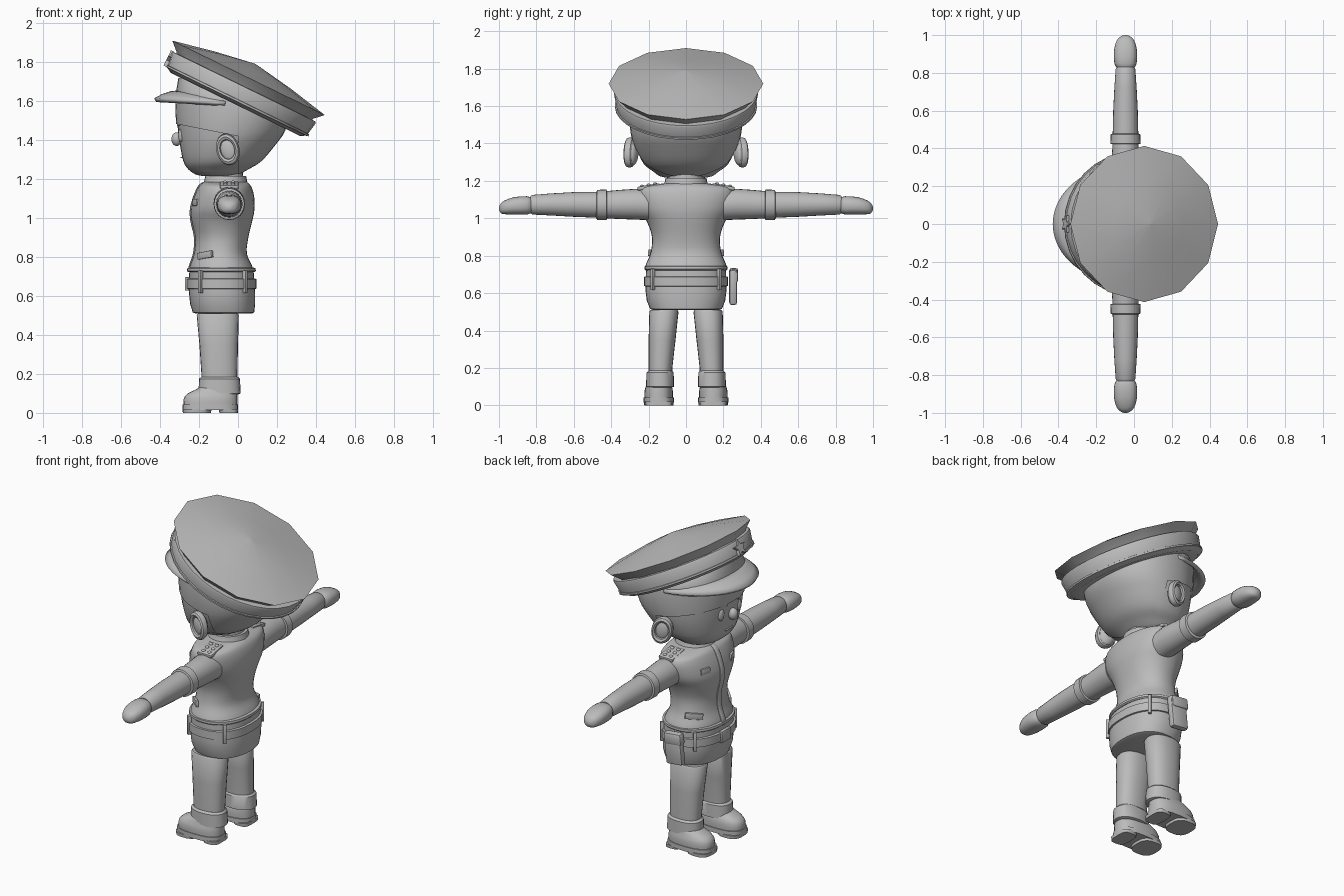
import bpy, bmesh, math
from mathutils import Vector, Matrix, Euler

old = bpy.data.objects.get("Cube")
if old:
    bpy.data.objects.remove(old, do_unlink=True)

GREY = (0.5, 0.5, 0.5, 1)
mat = bpy.data.materials.new("plain grey")
mat.use_nodes = True
mat.diffuse_color = GREY
mat.node_tree.nodes["Principled BSDF"].inputs["Base Color"].default_value = GREY


def finish(name, bm, mirror=False, matrix=None, angle=40):
    """Turn a bmesh into a smooth shaded object, optionally mirrored across y."""
    if matrix:
        bm.transform(matrix)
    bmesh.ops.recalc_face_normals(bm, faces=bm.faces)
    mesh = bpy.data.meshes.new(name)
    bm.to_mesh(mesh)
    bm.free()
    mesh.materials.append(mat)
    for p in mesh.polygons:
        p.use_smooth = True
    mesh.set_sharp_from_angle(angle=math.radians(angle))
    ob = bpy.data.objects.new(name, mesh)
    bpy.context.scene.collection.objects.link(ob)
    if mirror:
        mod = ob.modifiers.new("Mirror", 'MIRROR')
        mod.use_axis = (False, True, False)
        mod.use_mirror_merge = False
    return ob


def blend(secs, steps):
    """Smooth interpolation between cross-sections."""
    s = [Vector(v) for v in secs]
    out = []
    for i in range(len(s) - 1):
        a, b, c, d = s[max(i - 1, 0)], s[i], s[i + 1], s[min(i + 2, len(s) - 1)]
        for k in range(steps):
            t = k / steps
            out.append(b + 0.5 * t * ((c - a) + t * ((2 * a - 5 * b + 4 * c - d) + t * (3 * (b - c) + d - a))))
    return out + [s[-1]]


def loft(name, secs, axis='z', n=24, power=2.0, steps=1, mirror=False, matrix=None, cuts=(), angle=40):
    """Skin rounded sections (position, a0, a1, b0, b1) along an axis."""
    bm = bmesh.new()
    rings = []
    for t, a0, a1, b0, b1 in blend(secs, steps):
        ring = []
        for i in range(n):
            w = 2 * math.pi * i / n
            c, s = math.cos(w), math.sin(w)
            a = (a0 + a1) / 2 + (a1 - a0) / 2 * math.copysign(abs(c) ** (2 / power), c)
            b = (b0 + b1) / 2 + (b1 - b0) / 2 * math.copysign(abs(s) ** (2 / power), s)
            ring.append(bm.verts.new((a, b, t) if axis == 'z' else (a, t, b)))
        rings.append(ring)
    for r0, r1 in zip(rings, rings[1:]):
        for i in range(n):
            j = (i + 1) % n
            bm.faces.new((r0[i], r0[j], r1[j], r1[i]))
    bm.faces.new(rings[0])
    bm.faces.new(rings[-1])
    for co, no in cuts:
        bmesh.ops.bisect_plane(bm, geom=bm.verts[:] + bm.edges[:] + bm.faces[:],
                               plane_co=co, plane_no=no, clear_inner=True)
    return finish(name, bm, mirror, matrix, angle)


def sym(rows):
    """Sections (position, back, front, half width) centred on y = 0."""
    return [(z, a, b, -h, h) for z, a, b, h in rows]


def place(loc, rot, size=(1, 1, 1)):
    turn = Euler([math.radians(v) for v in rot]).to_matrix().to_4x4()
    return Matrix.Translation(loc) @ turn @ Matrix.Diagonal((*size, 1))


def box(name, loc, size, rot=(0, 0, 0), bevel=0.004, mirror=False):
    bm = bmesh.new()
    bmesh.ops.create_cube(bm, size=1, matrix=Matrix.Diagonal((*size, 1)))
    bmesh.ops.bevel(bm, geom=bm.edges[:], offset=bevel, segments=2, profile=0.5, affect='EDGES')
    return finish(name, bm, mirror, place(loc, rot))


def ball(name, loc, size, rot=(0, 0, 0), mirror=False):
    bm = bmesh.new()
    bmesh.ops.create_uvsphere(bm, u_segments=20, v_segments=12, radius=1)
    return finish(name, bm, mirror, place(loc, rot, size))


# Head, hair shell and face
head = [(1.215, -.18, -.03, .09), (1.225, -.22, .0, .14), (1.25, -.255, .045, .175),
        (1.29, -.28, .11, .225), (1.37, -.297, .18, .265), (1.45, -.308, .235, .287),
        (1.55, -.315, .25, .295), (1.64, -.312, .2, .28), (1.72, -.3, .1, .2)]
loft("head", sym(head), n=36, power=2.15, steps=3)
shell = sym([(z, a - .006, b + .008, h + .008) for z, a, b, h in head])
edge, up = (0, 0, 1.42), (.2, 0, 1)
loft("hair_top", shell, n=36, power=2.15, steps=3, cuts=[(edge, up)])
loft("hair_back", shell, n=36, power=2.15, steps=3,
     cuts=[(edge, (-.2, 0, -1)), ((0, 0, 0), (1, 0, 0))])
ball("ears", (-.05, .285, 1.35), (.05, .03, .07), (0, -15, 15), True)
bm = bmesh.new()
for i in range(20):
    w = 2 * math.pi * i / 20
    for j in range(8):
        v = 2 * math.pi * j / 8
        r = 1 + .28 * math.cos(v)
        bm.verts.new((r * math.cos(w), .9 * math.sin(v), r * math.sin(w)))
bm.verts.ensure_lookup_table()
for i in range(20):
    for j in range(8):
        k, m = (i + 1) % 20, (j + 1) % 8
        bm.faces.new([bm.verts[q] for q in (i * 8 + j, k * 8 + j, k * 8 + m, i * 8 + m)])
finish("ear_rims", bm, True, place((-.052, .3, 1.352), (0, -15, 15), (.048, .025, .065)))
ball("nose", (-.315, 0, 1.405), (.027, .028, .035))
ball("eyes", (-.293, .085, 1.425), (.014, .022, .036), (0, 0, -14), True)
box("eyebrows", (-.297, .085, 1.482), (.018, .075, .014), (8, 0, -14), .004, True)
box("mouth", (-.289, 0, 1.31), (.012, .07, .006), bevel=.002)

# Cap, tilted up toward the face
tilt = place((.03, 0, 1.67), (0, 26, 0))


def lathe(rows, squash=.95):
    return [(h, -r, r, -r * squash, r * squash) for r, h in rows]


loft("cap_crown", lathe([(.37, -.02), (.39, .012), (.435, .055), (.22, .1), (.002, .135)]),
     n=12, matrix=tilt, angle=50)
loft("cap_band", lathe([(.3, -.092), (.37, -.097), (.398, -.08), (.412, -.005), (.408, .004), (.38, .006)], .935),
     n=32, matrix=tilt)
loft("cap_band_piping", lathe([(.395, -.083), (.407, -.08), (.407, -.07), (.395, -.067)], .935),
     n=32, matrix=tilt)
bm = bmesh.new()
star = [bm.verts.new((0, r * math.sin(i * math.pi / 5), r * math.cos(i * math.pi / 5)))
        for i in range(10) for r in [.022 if i % 2 else .048]]
face = bm.faces.new(star)
ext = bmesh.ops.extrude_face_region(bm, geom=[face])
bmesh.ops.translate(bm, vec=(-.02, 0, 0), verts=[g for g in ext["geom"] if isinstance(g, bmesh.types.BMVert)])
finish("cap_star", bm, matrix=tilt @ Matrix.Translation((-.4, 0, -.04)))

# Visor
bm = bmesh.new()
rows = []
for i in range(25):
    w = math.radians(-86 + 172 * i / 24)
    c, s = math.cos(w), math.sin(w)
    rows.append([bm.verts.new((-.04 - (.26 + .125 * t) * c, (.275 + .03 * t) * s,
                               1.595 + .05 * c - (.015 + .025 * c) * t * t)) for t in (0, .35, .7, 1)])
for r0, r1 in zip(rows, rows[1:]):
    for j in range(3):
        bm.faces.new((r0[j], r0[j + 1], r1[j + 1], r1[j]))
visor = finish("cap_visor", bm)
solid = visor.modifiers.new("Solidify", 'SOLIDIFY')
solid.thickness, solid.offset = .022, 0

# Neck, collar and jacket
loft("neck", sym([(1.15, -.16, .03, .095), (1.24, -.155, .025, .095)]))
loft("collar", sym([(1.16, -.19, .055, .13), (1.185, -.175, .048, .115), (1.215, -.168, .042, .11),
                    (1.215, -.155, .03, .097)]))
jacket = [(.735, -.25, .08, .22), (.76, -.245, .07, .212), (.82, -.225, .045, .188), (.9, -.22, .053, .182),
          (.98, -.238, .072, .208), (1.04, -.242, .084, .245), (1.1, -.228, .084, .262),
          (1.145, -.21, .075, .262), (1.17, -.195, .062, .235), (1.185, -.175, .045, .13)]
loft("jacket", sym(jacket), n=36, power=2.2, steps=3)
loft("jacket_hem", sym([(.722, -.255, .085, .215), (.728, -.262, .092, .222),
                        (.742, -.26, .09, .222), (.746, -.25, .08, .215)]), n=36, power=2.2)
loft("jacket_placket", sym([(z, a - .006, a + .03, .02) for z, a, b, h in jacket]), n=12, power=8, steps=3)


def plate(name, angle, cx, a, b, z, size, tip=0):
    """Small raised plate lying on an oval section, mirrored across y."""
    w = math.radians(angle)
    n = math.degrees(math.atan2(math.sin(w) / b, math.cos(w) / a))
    box(name, (cx + a * math.cos(w), b * math.sin(w), z), size, (tip, 0, n), .003, True)


plate("jacket_pockets", 124, -.09, .14, .198, .81, (.016, .1, .035), -8)
plate("chest_badges", 150, -.08, .155, .25, 1.08, (.02, .06, .035))

# Epaulettes with studs
box("epaulettes", (-.045, .2, 1.168), (.095, .12, .02), (-10, 0, 0), .005, True)
for y in (.165, .2, .235):
    for x in (-.065, -.025):
        ball("epaulette_stud", (x, y, 1.214 - .18 * y), (.011, .011, .008), (0, 0, 0), True)

# Sleeves, forearms and hands
loft("sleeves", [(.2, -.125, .035, .99, 1.15), (.265, -.125, .035, .993, 1.158), (.35, -.118, .028, .996, 1.152),
                 (.43, -.113, .023, 1.0, 1.145)], 'y', mirror=True)
loft("sleeve_bands", [(.422, -.11, .02, 1.0, 1.14), (.425, -.125, .035, .99, 1.154), (.475, -.123, .033, .991, 1.152),
                      (.48, -.11, .02, 1.0, 1.14)], 'y', mirror=True)
loft("forearms", [(.47, -.113, .023, 1.003, 1.142), (.6, -.11, .02, 1.008, 1.14), (.72, -.104, .014, 1.015, 1.133),
                  (.82, -.097, .007, 1.02, 1.125), (.832, -.09, .0, 1.027, 1.118)], 'y', mirror=True)
loft("hands", [(.825, -.088, -.002, 1.03, 1.108), (.85, -.104, .014, 1.02, 1.118), (.92, -.106, .016, 1.02, 1.113),
               (.97, -.092, .002, 1.022, 1.095), (.99, -.075, -.015, 1.028, 1.08), (1, -.055, -.035, 1.045, 1.06)],
     'y', power=2.4, steps=2, mirror=True)

# Hips, belt, loops, buckle and holster
loft("hips", sym([(.51, -.215, .07, .175), (.515, -.232, .083, .192), (.56, -.246, .088, .21),
                  (.62, -.252, .088, .217), (.73, -.25, .08, .214)]), n=36, power=2.3)
loft("belt", sym([(.635, -.25, .085, .212), (.638, -.264, .095, .224), (.687, -.264, .095, .224),
                  (.69, -.25, .085, .212)]), n=36, power=2.3)
for angle in (50, 125):
    plate("belt_loops", angle, -.085, .188, .232, .673, (.022, .018, .115))
box("buckle", (-.262, 0, .662), (.022, .09, .07), bevel=.006)
box("holster", (-.1, .252, .635), (.11, .042, .19), (0, 6, 0), .014)
box("holster_flap", (-.1, .256, .695), (.115, .046, .07), (0, 6, 0), .014)

# Trousers with turned cuffs
loft("trouser_legs", [(.12, -.185, -.005, .075, .2), (.2, -.188, -.003, .073, .2), (.35, -.198, .0, .056, .2),
                      (.5, -.212, .004, .04, .196), (.51, -.205, -.003, .046, .19)], power=2.3, mirror=True)
loft("trouser_cuffs", [(.095, -.19, .0, .075, .2), (.1, -.203, .014, .064, .213), (.175, -.2, .01, .066, .212),
                       (.185, -.188, .0, .075, .2)], power=2.3, mirror=True)

# Shoes with soles and heels
loft("shoes", [(.04, -.28, -.002, .07, .222), (.075, -.278, -.002, .07, .222), (.1, -.258, -.003, .075, .215),
               (.118, -.22, -.005, .08, .21), (.14, -.185, -.008, .085, .2)], power=2.5, steps=2, mirror=True)
loft("shoe_soles", [(.014, -.285, .0, .065, .226), (.042, -.285, .0, .065, .226)], power=2.8, mirror=True)
loft("sole_pads", [(0, -.283, -.14, .068, .223), (.02, -.285, -.135, .066, .225)], power=2.8, mirror=True)
loft("heels", [(0, -.095, .0, .075, .215), (.02, -.1, .0, .072, .218)], power=3.5, mirror=True)
